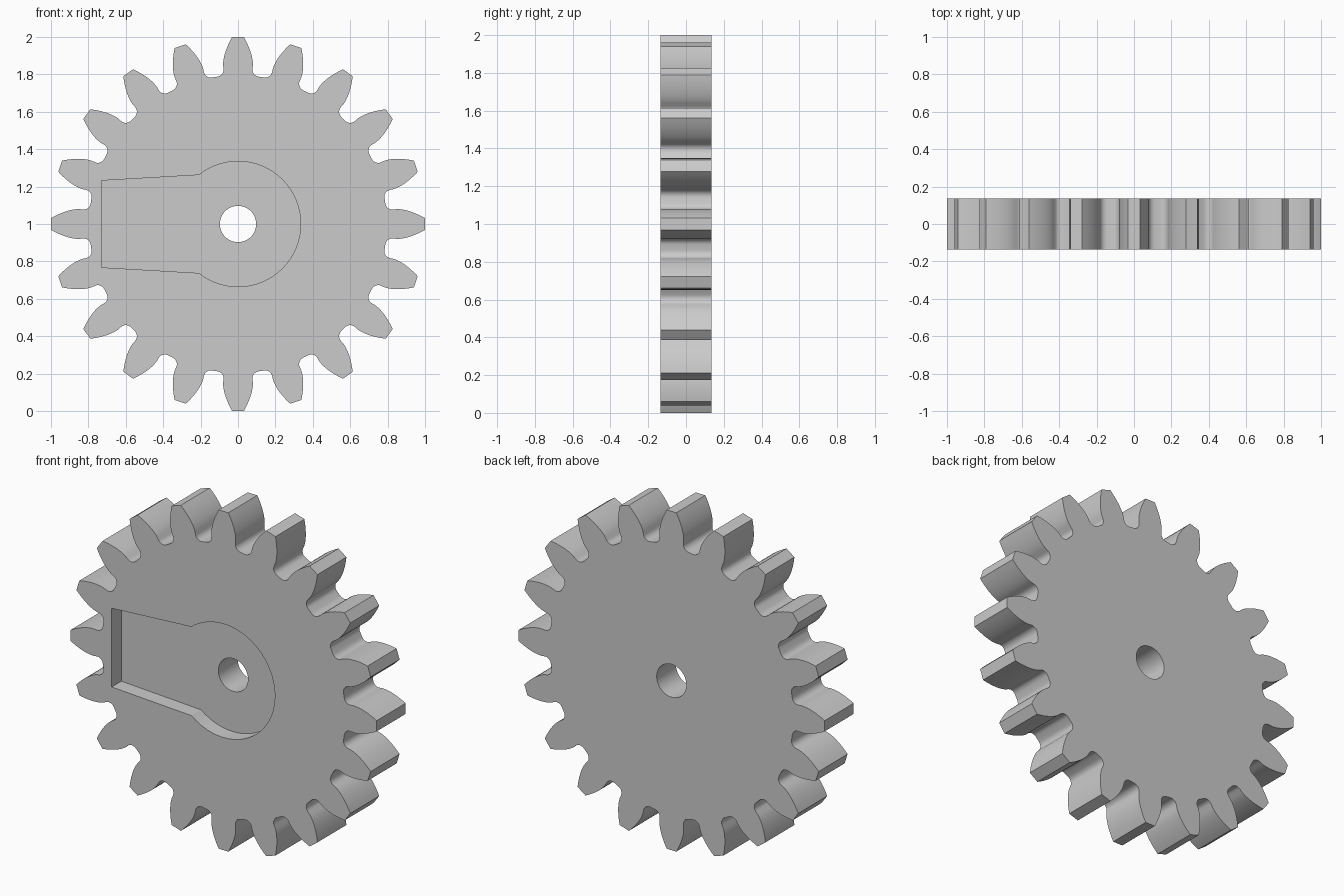
import bpy
import bmesh
from math import acos, cos, pi, sin, sqrt, tan

cube = bpy.data.objects.get("Cube")
if cube:
    bpy.data.objects.remove(cube, do_unlink=True)

# Gear proportions
TEETH = 20
TIP = 1.0
MODULE = 2 * TIP / (TEETH + 2)
PITCH = MODULE * TEETH / 2
ROOT = PITCH - 1.25 * MODULE
PRESSURE = pi / 9
BASE = PITCH * cos(PRESSURE)
HALF = 0.135          # half thickness
POCKET = 0.09         # pocket depth
FILLET = 0.036


def polar(r, a):
    return r * sin(a), r * cos(a)


def involute(a):
    return tan(a) - a


def prism(name, outline, y0, y1):
    """Extrude an outline (x, height from the axle) along y."""
    bm = bmesh.new()
    face = bm.faces.new([bm.verts.new((x, y0, z + TIP)) for x, z in outline])
    grown = bmesh.ops.extrude_face_region(bm, geom=[face])["geom"]
    verts = [v for v in grown if isinstance(v, bmesh.types.BMVert)]
    bmesh.ops.translate(bm, verts=verts, vec=(0, y1 - y0, 0))
    bmesh.ops.recalc_face_normals(bm, faces=bm.faces)
    mesh = bpy.data.meshes.new(name)
    bm.to_mesh(mesh)
    bm.free()
    obj = bpy.data.objects.new(name, mesh)
    bpy.context.collection.objects.link(obj)
    return obj


# One tooth flank as (radius, angle from the tooth centre), root to tip
base_angle = pi / (2 * TEETH) + involute(PRESSURE)
flank = []
for i in range(7):                       # rounded root corner
    t = pi / 2 * i / 6
    r = ROOT + FILLET * (1 - cos(t))
    flank.append((r, base_angle + FILLET * (1 - sin(t)) / ROOT))
for i in range(9):                       # involute side
    r = BASE + (TIP - BASE) * i / 8
    flank.append((r, base_angle - involute(acos(BASE / r))))

outline = []
for k in range(TEETH):
    centre = 2 * pi * k / TEETH
    outline.append(polar(ROOT, centre - pi / TEETH))
    outline += [polar(r, centre - a) for r, a in flank]
    outline += [polar(r, centre + a) for r, a in reversed(flank)]
gear = prism("gear_wheel", outline, -HALF, HALF)

# Keyhole-shaped pocket in the front: round hub plus a tapered arm
hub_r, arm_z = 0.335, 0.262
start = -pi / 2 + acos(sqrt(hub_r ** 2 - arm_z ** 2) / hub_r)
sweep = 2 * pi - 2 * (start + pi / 2)
pocket_outline = [polar(hub_r, start + sweep * i / 80) for i in range(81)]
pocket_outline += [(-0.73, -0.232), (-0.73, 0.232)]
pocket = prism("pocket_cutter", pocket_outline, -HALF - 0.1, -HALF + POCKET)

# Axle bore all the way through
bore = prism("bore_cutter", [polar(0.097, 2 * pi * i / 48) for i in range(48)],
             -HALF - 0.2, HALF + 0.2)

bpy.ops.object.select_all(action="DESELECT")
gear.select_set(True)
bpy.context.view_layer.objects.active = gear
for cutter in (pocket, bore):
    cutter.hide_render = True
    mod = gear.modifiers.new(cutter.name, "BOOLEAN")
    mod.operation = "DIFFERENCE"
    mod.solver = "EXACT"
    mod.object = cutter
    bpy.ops.object.modifier_apply(modifier=mod.name)
    bpy.data.objects.remove(cutter, do_unlink=True)

# Plain grey finish, smooth curves with crisp edges
grey = bpy.data.materials.new("light_grey")
grey.use_nodes = True
colour = (0.6, 0.6, 0.6, 1)
grey.diffuse_color = colour
grey.node_tree.nodes["Principled BSDF"].inputs["Base Color"].default_value = colour
gear.data.materials.clear()
gear.data.materials.append(grey)
bpy.ops.object.shade_smooth_by_angle(angle=pi / 6)
